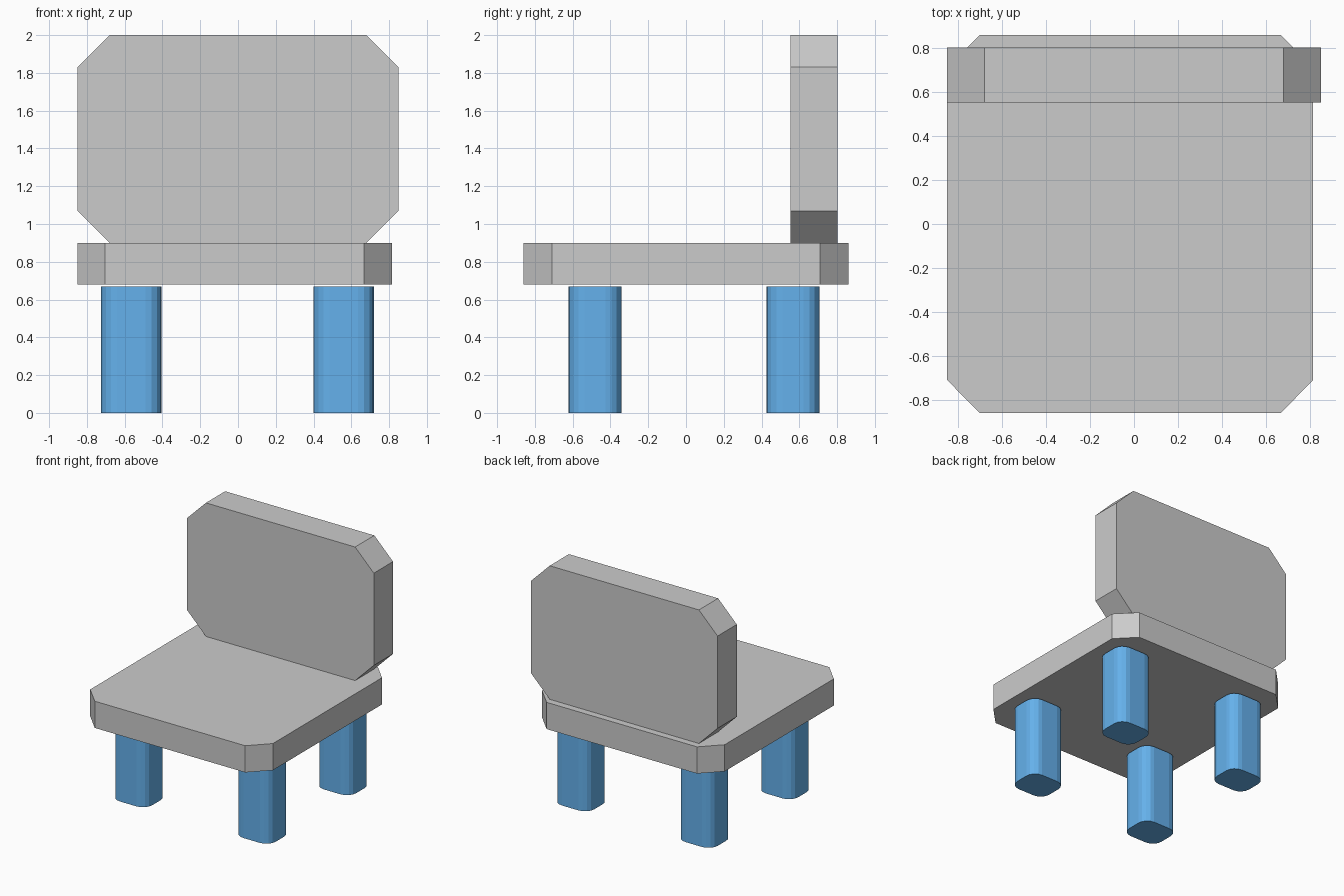
import bpy, bmesh, math

if "Cube" in bpy.data.objects:
    bpy.data.objects.remove(bpy.data.objects["Cube"])

blue = bpy.data.materials.new("blue")
blue.diffuse_color = (0.13, 0.44, 0.84, 1)
blue.use_nodes = True
blue.node_tree.nodes["Principled BSDF"].inputs["Base Color"].default_value = blue.diffuse_color


def prism(name, outline, start, depth):
    """Extrude a closed outline of 3D points along a vector."""
    bm = bmesh.new()
    face = bm.faces.new([bm.verts.new([a + b for a, b in zip(p, start)]) for p in outline])
    ext = bmesh.ops.extrude_face_region(bm, geom=[face], use_keep_orig=True)
    moved = [v for v in ext["geom"] if isinstance(v, bmesh.types.BMVert)]
    bmesh.ops.translate(bm, verts=moved, vec=depth)
    bmesh.ops.recalc_face_normals(bm, faces=bm.faces)
    mesh = bpy.data.meshes.new(name)
    bm.to_mesh(mesh)
    bm.free()
    obj = bpy.data.objects.new(name, mesh)
    bpy.context.collection.objects.link(obj)
    return obj


def cut_corners(u0, u1, v0, v1, cu, cv):
    """Rectangle with straight cut corners."""
    return [(u0 + cu, v0), (u1 - cu, v0), (u1, v0 + cv), (u1, v1 - cv),
            (u1 - cu, v1), (u0 + cu, v1), (u0, v1 - cv), (u0, v0 + cv)]


def rounded(w, d, r, steps):
    """Rectangle with rounded corners, centred on the origin."""
    pts = []
    for k, (sx, sy) in enumerate([(1, 1), (-1, 1), (-1, -1), (1, -1)]):
        for i in range(steps + 1):
            a = math.radians(90 * (k + i / steps))
            pts.append((sx * (w / 2 - r) + r * math.cos(a),
                        sy * (d / 2 - r) + r * math.sin(a)))
    return pts


# Seat slab
seat = cut_corners(-0.85, 0.815, -0.86, 0.86, 0.147, 0.15)
prism("seat", [(x, y, 0) for x, y in seat], (0, 0, 0.68), (0, 0, 0.22))

# Upright backrest
back = cut_corners(-0.85, 0.85, 0.90, 2.0, 0.17, 0.17)
prism("backrest", [(x, 0, z) for x, z in back], (0, 0.553, 0), (0, 0.25, 0))

# Four rounded legs
leg = [(x, y, 0) for x, y in rounded(0.32, 0.28, 0.085, 4)]
for row, y in (("front", -0.482), ("back", 0.566)):
    for side, x in (("left", -0.565), ("right", 0.56)):
        obj = prism(f"{row}_{side}_leg", leg, (x, y, 0), (0, 0, 0.67))
        obj.data.materials.append(blue)
